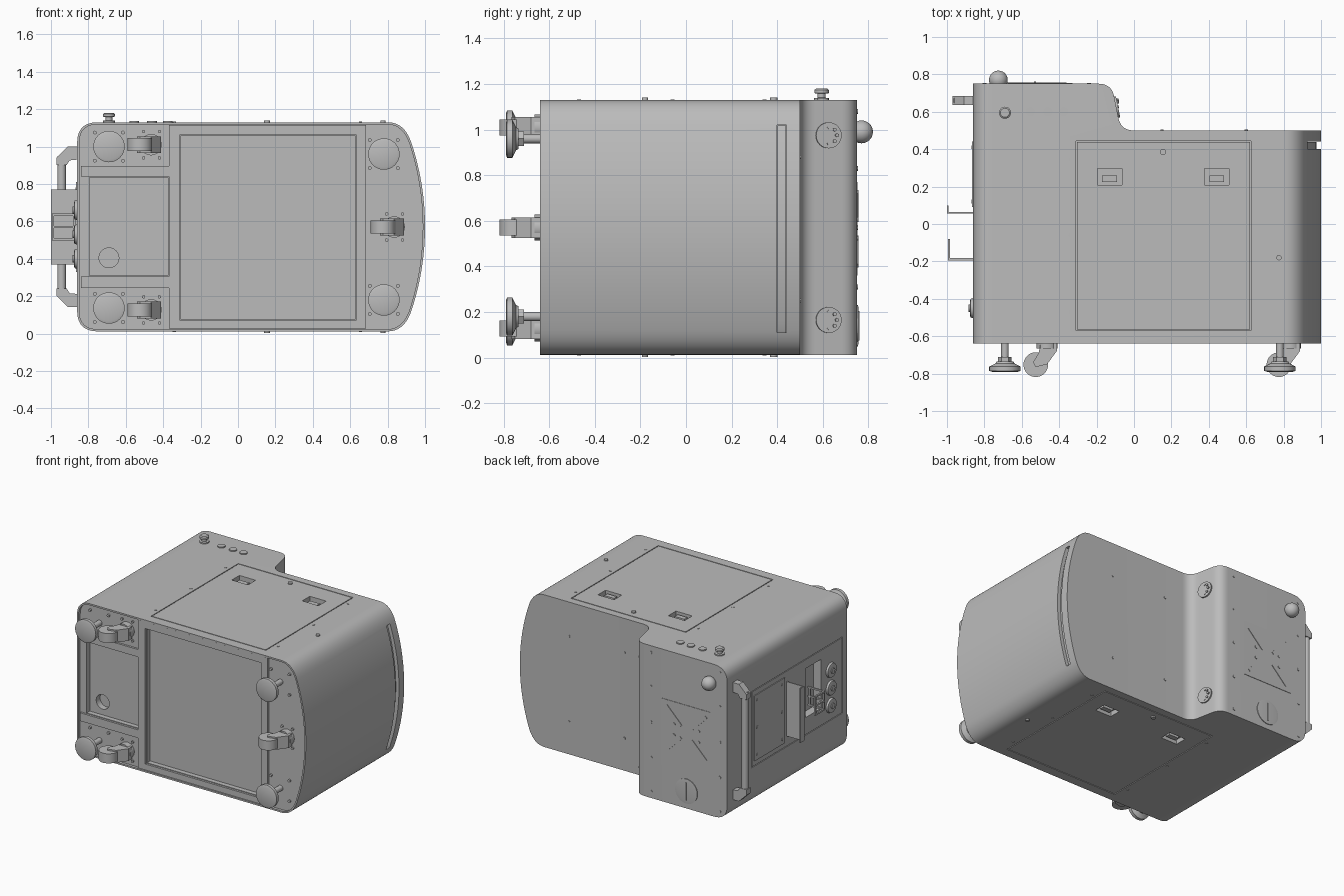
import bpy, bmesh, math
from mathutils import Vector, Matrix

if "Cube" in bpy.data.objects:
    bpy.data.objects.remove(bpy.data.objects["Cube"], do_unlink=True)

GREY = (0.5, 0.5, 0.5, 1)
grey = bpy.data.materials.new("painted_grey")
grey.use_nodes = True
grey.diffuse_color = GREY
grey.node_tree.nodes["Principled BSDF"].inputs["Base Color"].default_value = GREY

AXES = {"x": Vector((1, 0, 0)), "y": Vector((0, 1, 0)), "z": Vector((0, 0, 1))}
PLANES = {"xz": (0, 2, 1), "xy": (0, 1, 2)}
ZB, ZT = 0.012, 1.13
ZM = (ZB + ZT) / 2


def smooth(ob):
    bpy.ops.object.select_all(action="DESELECT")
    ob.select_set(True)
    bpy.context.view_layer.objects.active = ob
    bpy.ops.object.shade_smooth_by_angle(angle=math.radians(30))


def finish(name, bm):
    bmesh.ops.recalc_face_normals(bm, faces=bm.faces)
    me = bpy.data.meshes.new(name)
    bm.to_mesh(me)
    bm.free()
    me.materials.append(grey)
    ob = bpy.data.objects.new(name, me)
    bpy.context.collection.objects.link(ob)
    smooth(ob)
    return ob


def prism(name, pts, plane, lo, hi):
    a, b, c = PLANES[plane]
    bm = bmesh.new()
    rings = []
    for d in (lo, hi):
        ring = []
        for p in pts:
            co = [0, 0, 0]
            co[a], co[b], co[c] = p[0], p[1], d
            ring.append(bm.verts.new(co))
        rings.append(ring)
        bm.faces.new(ring)
    for i in range(len(pts)):
        j = (i + 1) % len(pts)
        bm.faces.new((rings[0][i], rings[0][j], rings[1][j], rings[1][i]))
    return finish(name, bm)


def box(name, x0, x1, y0, y1, z0, z1):
    return prism(name, [(x0, y0), (x1, y0), (x1, y1), (x0, y1)], "xy", z0, z1)


def lathe(name, at, axis, profile, sides=32):
    """Revolve (radius, height) pairs about an axis through a point."""
    axis = AXES[axis] if isinstance(axis, str) else axis
    rot = axis.to_track_quat("Z", "Y").to_matrix().to_4x4()
    bm = bmesh.new()
    rings = [[bm.verts.new((r * math.cos(t), r * math.sin(t), h))
              for t in (2 * math.pi * i / sides for i in range(sides))] for r, h in profile]
    for r0, r1 in zip(rings, rings[1:]):
        for i in range(sides):
            j = (i + 1) % sides
            bm.faces.new((r0[i], r0[j], r1[j], r1[i]))
    bm.faces.new(rings[0])
    bm.faces.new(rings[-1])
    bm.transform(Matrix.Translation(at) @ rot)
    return finish(name, bm)


def disc(name, at, axis, r, lo, hi, sides=32):
    return lathe(name, at, axis, [(r, lo), (r, hi)], sides)


def boolean(ob, other, op="DIFFERENCE"):
    m = ob.modifiers.new("cut", "BOOLEAN")
    m.object, m.operation, m.solver = other, op, "EXACT"
    bpy.ops.object.select_all(action="DESELECT")
    bpy.context.view_layer.objects.active = ob
    bpy.ops.object.modifier_apply(modifier=m.name)
    bpy.data.objects.remove(other, do_unlink=True)
    smooth(ob)


def bezier(p, c, q, n=10):
    p, c, q = Vector(p), Vector(c), Vector(q)
    return [tuple(p * (1 - i / n) ** 2 + c * (2 * i / n * (1 - i / n)) + q * (i / n) ** 2)
            for i in range(n + 1)]


def rounded(pts):
    """Polygon whose corners (x, y, r) are rounded."""
    out = []
    for i, (x, y, r) in enumerate(pts):
        p = Vector((x, y))
        if r:
            d0 = (Vector(pts[i - 1][:2]) - p).normalized() * r
            d1 = (Vector(pts[(i + 1) % len(pts)][:2]) - p).normalized() * r
            out += bezier(p + d0, p, p + d1)
        else:
            out.append((x, y))
    return out


def side_profile(inset):
    """Front outline: rounded left corners and bulging right end."""
    bulge = [(-0.42 + math.sqrt(1.42 ** 2 - d * d) - inset, ZM + d)
             for d in [-0.45 + 0.9 * i / 24 for i in range(25)]]
    x0, z0, z1 = -0.86 + inset, ZB + inset, ZT - inset
    xe, xc = 0.80, 0.89 - inset
    low = bezier((xe, z0), (xc, z0), bulge[0])[:-1]
    high = bezier(bulge[-1], (xc, z1), (xe, z1))[1:]
    r = 0.11 - inset
    left = bezier((x0 + r, z1), (x0, z1), (x0, z1 - r)) + bezier((x0, z0 + r), (x0, z0), (x0 + r, z0))
    return low + bulge + high + left


# Cabinet shell
body = prism("cabinet_body", side_profile(0), "xz", -0.64, 0.9)
plan = rounded([(-1.2, -1, 0), (1.2, -1, 0), (1.2, 0.5, 0), (-0.07, 0.5, 0.07),
                (-0.12, 0.75, 0.07), (-1.2, 0.75, 0)])
boolean(body, prism("plan_cutter", plan, "xy", -0.5, 1.6), "INTERSECT")
boolean(body, prism("lip_cutter", side_profile(0.012), "xz", -0.7, -0.62))
boolean(body, box("main_bay_cutter", -0.305, 0.625, -0.7, -0.585, 0.075, 1.06))
boolean(body, box("small_bay_cutter", -0.795, -0.375, -0.7, -0.585, 0.31, 0.835))
boolean(body, disc("port_cutter", (-0.69, -0.6, 0.405), "y", 0.053, -0.05, 0.06))

# Front frame rails
for x0, x1 in ((-0.37, -0.31), (0.63, 0.685)):
    box("upright_rail", x0, x1, -0.635, -0.6, 0.027, 1.115)
for z0, z1 in ((0.027, 0.07), (1.065, 1.115)):
    box("long_rail", -0.31, 0.63, -0.635, -0.6, z0, z1)
for z0, z1 in ((0.245, 0.305), (0.84, 0.895)):
    box("short_rail", -0.84, -0.37, -0.635, -0.6, z0, z1)

# Light strip recessed in the bulging end
boolean(body, box("strip_cutter", 0.85, 1.1, 0.40, 0.44, 0.11, 1.02))
strip = prism("light_strip", side_profile(0.025), "xz", 0.401, 0.439)
boolean(strip, box("strip_limit", 0.84, 1.1, 0.3, 0.5, 0.111, 1.019), "INTERSECT")

# Access doors on both broad faces, with sunken pulls
for side, face, s in (("upper", ZT, 1), ("lower", ZB, -1)):
    def span(a, b):
        return sorted((face + s * a, face + s * b))
    boolean(body, box("door_cutter", -0.31, 0.625, -0.57, 0.445, *span(-0.012, 0.1)))
    door = box(side + "_door", -0.304, 0.619, -0.564, 0.439, *span(-0.012, 0))
    for x in (-0.13, 0.4425):
        rim = (x - 0.066, x + 0.066, 0.208, 0.296)
        for ob in (body, door):
            boolean(ob, box("pull_cutter", *rim, *span(-0.035, 0.1)))
        box("pull_tongue", x - 0.04, x + 0.04, 0.225, 0.26, *span(-0.036, -0.012))
    for x, y, r in ((0.155, 0.385, 0.016), (0.775, -0.18, 0.014)):
        disc("door_lock", (x, y, face), "z", r, -0.01, 0.01)
    for x in (-0.34, 0.655):
        for y in (0.345, -0.06, -0.47):
            disc("face_screw", (x, y, face), "z", 0.009, -0.003, 0.003, 12)

# Control buttons and emergency stop
for x in (-0.555, -0.46, -0.375):
    disc("push_button", (x, 0.6, ZT), "z", 0.026, -0.01, 0.008)
lathe("stop_button", (-0.69, 0.595, ZT), "z",
      [(0.033, -0.01), (0.033, 0.008), (0.018, 0.01), (0.018, 0.028), (0.032, 0.03), (0.032, 0.044), (0.024, 0.05)])

# Levelling feet
for x, z in ((-0.69, 1.0), (-0.69, 0.137), (0.78, 0.96), (0.78, 0.18)):
    at = (x, 0, z)
    disc("foot_stem", at, "y", 0.02, -0.76, -0.6)
    disc("foot_nut", at, "y", 0.036, -0.735, -0.71, 6)
    lathe("foot_pad", at, "y", [(0.07, -0.79), (0.084, -0.785), (0.084, -0.762), (0.05, -0.745), (0.045, -0.735)])
    for dx in (-0.075, 0.075):
        for dz in (-0.075, 0.075):
            disc("foot_bolt", (x + dx, 0, z + dz), "y", 0.01, -0.632, -0.61, 12)

# Swivel casters
for x, z in ((-0.525, 1.01), (-0.525, 0.127), (0.775, 0.57)):
    disc("caster_swivel", (x + 0.06, 0, z), "y", 0.057, -0.665, -0.61)
    arm = [(x + 0.025, -0.64), (x + 0.112, -0.64), (x + 0.112, -0.68), (x + 0.06, -0.75),
           (x, -0.765), (x - 0.015, -0.74), (x + 0.015, -0.69)]
    prism("caster_hood", arm, "xy", z - 0.045, z + 0.045)
    disc("caster_wheel", (x, -0.752, z), "z", 0.066, -0.035, 0.035)
    for dx in (0.02, 0.105):
        for dz in (-0.07, 0.07):
            disc("caster_bolt", (x + dx, 0, z + dz), "y", 0.009, -0.632, -0.61, 12)

# Push handle on the right-hand end
disc("handle_bar", (-0.943, 0.66, 0), "z", 0.023, 0.2, 0.95)
for s in (1, -1):
    end = [(-0.85, 0.43), (-0.91, 0.43), (-0.97, 0.37), (-0.97, 0.33), (-0.916, 0.33), (-0.9, 0.355), (-0.85, 0.36)]
    prism("handle_bracket", [(x, ZM + s * d) for x, d in end], "xz", 0.635, 0.685)

# Service panel on the same end: cover, opening, sockets
boolean(body, box("panel_cutter", -1, -0.852, -0.59, 0.47, 0.29, 0.85))
panel = box("service_panel", -0.86, -0.846, -0.585, 0.465, 0.295, 0.845)
for ob in (body, panel):
    boolean(ob, box("opening_cutter", -1, -0.8, -0.34, -0.16, 0.42, 0.78))
box("service_hatch", -0.866, -0.858, 0.09, 0.44, 0.33, 0.81)
for y in (0.12, 0.41):
    for z in (0.37, 0.57, 0.77):
        disc("hatch_screw", (-0.866, y, z), "x", 0.01, -0.004, 0.004, 12)
for z in (0.66, 0.53, 0.40):
    lathe("socket", (-0.86, -0.45, z), "x", [(0.035, -0.018), (0.05, -0.014), (0.055, 0.005)])
    disc("socket_core", (-0.86, -0.45, z), "x", 0.02, -0.024, 0)

# Tool shelf and wire hook
box("shelf_plate", -1.0, -0.86, 0.055, 0.063, 0.37, 0.77)
box("shelf_lip", -1.0, -0.993, 0.063, 0.10, 0.37, 0.77)
for z in (0.505, 0.57, 0.635):
    box("hook_arm", -0.995, -0.86, -0.195, -0.183, z - 0.006, z + 0.006)
    box("hook_front", -0.995, -0.983, -0.183, -0.08, z - 0.006, z + 0.006)
for x, y in ((-0.989, -0.189), (-0.989, -0.086), (-0.875, -0.189)):
    box("hook_tie", x - 0.006, x + 0.006, y - 0.006, y + 0.006, 0.505, 0.635)

# Round vents on the step face
out = Vector((0.98, 0.2, 0)).normalized()
for z in (0.975, 0.165):
    at = Vector((-0.095, 0.625, z))
    disc("step_vent", at, out, 0.057, -0.01, 0.01)
    for i in range(8):
        t = i * math.pi / 4
        disc("vent_stud", at + Vector((0, math.cos(t), math.sin(t))) * 0.036, out, 0.008, 0, 0.014, 10)

# Back face: beacon dome, ribbed plate, round cap, screws
arc = [math.radians(-88 + 176 * i / 16) for i in range(17)]
lathe("beacon_dome", (-0.725, 0.77, 0.99), "y", [(0.05 * math.cos(t), 0.05 * math.sin(t)) for t in arc])
box("mount_plate", -0.73, -0.33, 0.74, 0.753, 0.36, 0.77)
for sx in (-1, 1):
    for sz in (-1, 1):
        bar = [(0.05, 0.035), (0.035, 0.05), (0.155, 0.17), (0.17, 0.155)]
        prism("mount_rib", [(-0.53 + sx * a, 0.565 + sz * b) for a, b in bar], "xz", 0.745, 0.757)
        disc("mount_bolt", (-0.53 + sx * 0.1, 0.75, 0.565 + sz * 0.04), "y", 0.011, 0, 0.007, 12)
lathe("round_cap", (-0.53, 0.75, 0.14), "y", [(0.09, -0.01), (0.09, 0.005), (0.07, 0.007)])
box("cap_slot", -0.535, -0.525, 0.75, 0.762, 0.075, 0.205)
for z in (0.06, 0.31, 0.57, 0.83, 1.08):
    for x in (-0.8, -0.24):
        disc("back_screw", (x, 0.75, z), "y", 0.011, -0.004, 0.004, 12)
for x in (0.15, 0.6):
    for z in (0.25, 0.88):
        disc("back_screw", (x, 0.5, z), "y", 0.009, -0.004, 0.004, 12)
